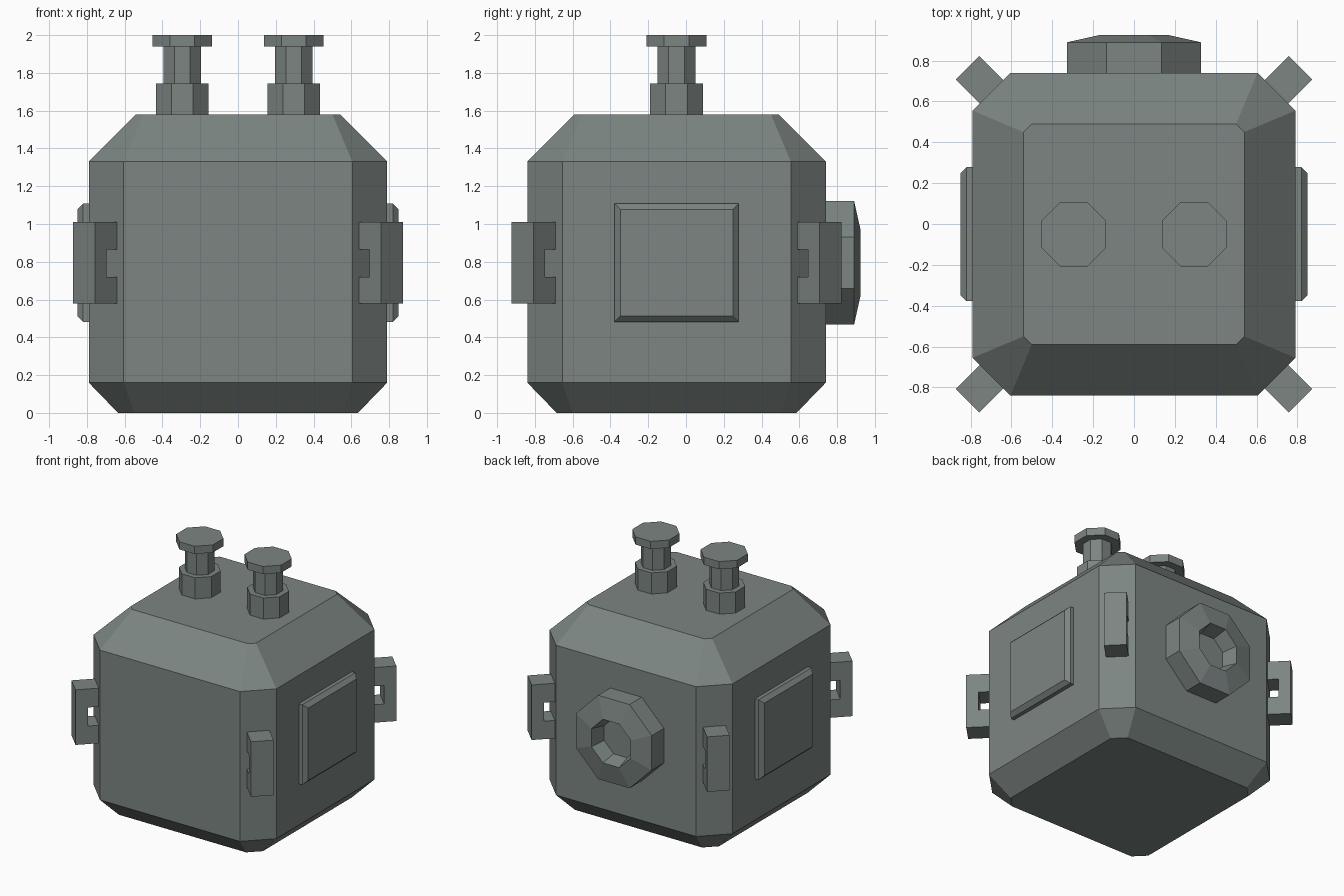
import bpy, math
from mathutils import Matrix, Vector

if "Cube" in bpy.data.objects:
    bpy.data.objects.remove(bpy.data.objects["Cube"], do_unlink=True)

metal = bpy.data.materials.new("grey green metal")
metal.use_nodes = True
COLOUR = (0.2, 0.235, 0.225, 1)
metal.diffuse_color = COLOUR
metal.node_tree.nodes["Principled BSDF"].inputs["Base Color"].default_value = COLOUR

CY = -0.05  # centre of the body in y


def loft(name, rings, matrix):
    """Skin equal-length rings of points, capping both ends."""
    n = len(rings[0])
    verts = [matrix @ Vector(p) for ring in rings for p in ring]
    faces = [tuple(reversed(range(n)))]
    faces.append(tuple(range((len(rings) - 1) * n, len(rings) * n)))
    for k in range(len(rings) - 1):
        for i in range(n):
            j = (i + 1) % n
            faces.append((k * n + i, k * n + j, (k + 1) * n + j, (k + 1) * n + i))
    mesh = bpy.data.meshes.new(name)
    mesh.from_pydata(verts, [], faces)
    mesh.materials.append(metal)
    obj = bpy.data.objects.new(name, mesh)
    bpy.context.collection.objects.link(obj)
    return obj


def cut_square(half, cut, z):
    """Square ring with cut corners."""
    f = half - cut
    return [(half, -f, z), (half, f, z), (f, half, z), (-f, half, z),
            (-half, f, z), (-half, -f, z), (-f, -half, z), (f, -half, z)]


def rectangle(hx, hy, z):
    return [(-hx, -hy, z), (hx, -hy, z), (hx, hy, z), (-hx, hy, z)]


def octagon(apothem, z):
    """Octagon with flats on the axes."""
    r = apothem / math.cos(math.pi / 8)
    return [(r * math.cos((i + 0.5) * math.pi / 4),
             r * math.sin((i + 0.5) * math.pi / 4), z) for i in range(8)]


# Body
loft("body", [cut_square(0.635, 0.085, 0), cut_square(0.79, 0.185, 0.16),
              cut_square(0.79, 0.185, 1.33), cut_square(0.54, 0.04, 1.58)],
     Matrix.Translation((0, CY, 0)))

# Stepped posts on top and panels on the sides
for side, label in ((1, "left"), (-1, "right")):
    steps = [(0.14, 1.57), (0.14, 1.745), (0.1, 1.745),
             (0.1, 1.94), (0.158, 1.94), (0.158, 2.0)]
    loft(label + "_post", [octagon(r, z) for r, z in steps],
         Matrix.Translation((0.295 * side, CY, 0)))
    place = (Matrix.Translation((0.78 * side, CY, 0.795))
             @ Matrix.Rotation(side * math.pi / 2, 4, "Y"))
    loft(label + "_panel", [rectangle(0.313, 0.328, 0), rectangle(0.313, 0.328, 0.04),
                            rectangle(0.283, 0.298, 0.07)], place)

# Round hatch on the back with a recessed socket
hatch = [(0.327, 0), (0.327, 0.16), (0.17, 0.195), (0.14, 0.08)]
loft("back_hatch", [octagon(r, z) for r, z in hatch],
     Matrix.Translation((0, 0.73, 0.795)) @ Matrix.Rotation(-math.pi / 2, 4, "X"))

# Corner brackets, each a C shape opening towards the body
profile = [(0.96, 0.58), (1.153, 0.58), (1.153, 1.01), (0.96, 1.01),
           (0.96, 0.865), (1.065, 0.865), (1.065, 0.72), (0.96, 0.72)]
for i, label in enumerate(("back_left", "back_right", "front_right", "front_left")):
    turn = Matrix.Rotation(math.pi / 4 + i * math.pi / 2, 4, "Z")
    loft(label + "_bracket", [[(r, t, z) for r, z in profile] for t in (0.081, -0.081)],
         Matrix.Translation((0, CY, 0)) @ turn)
